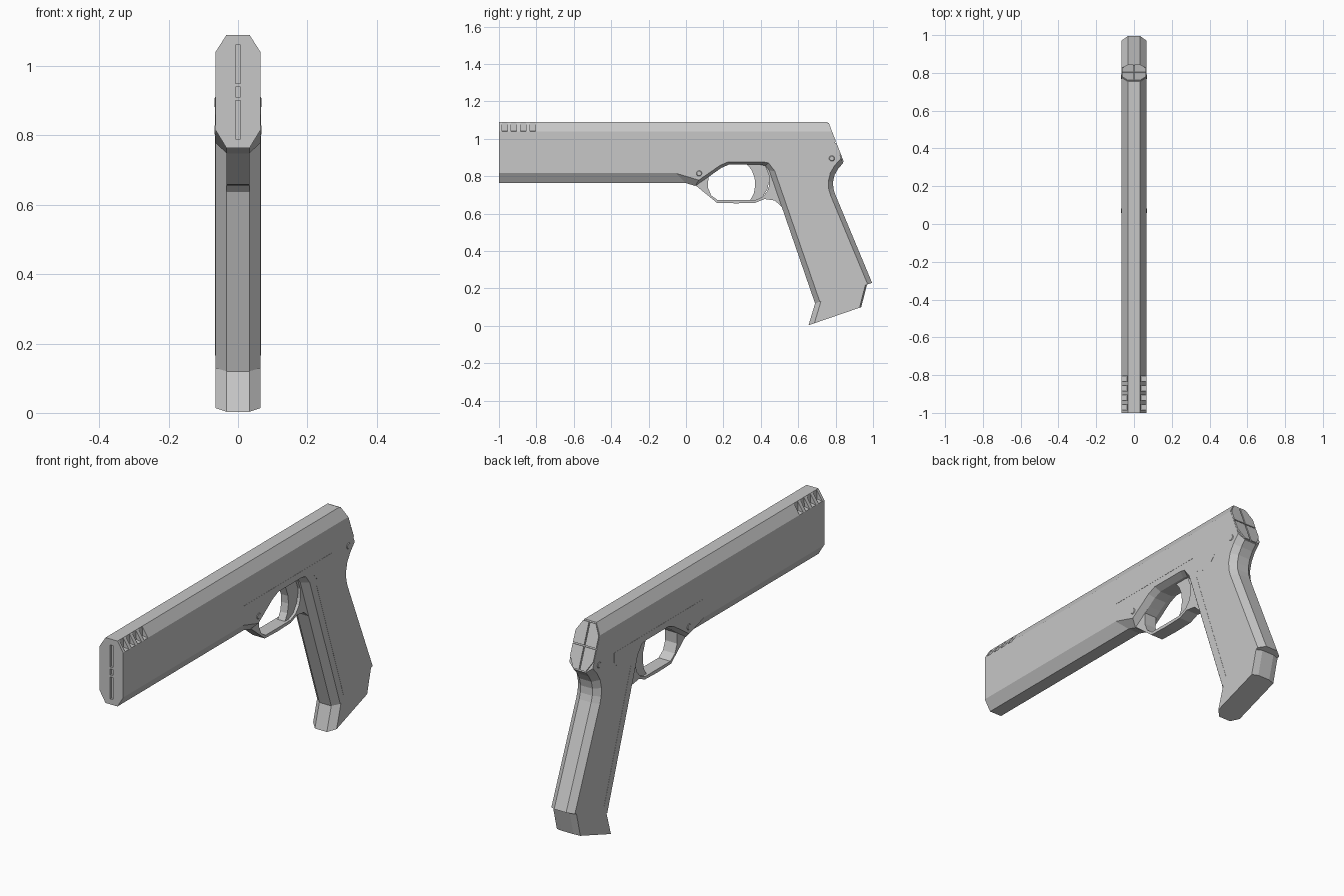
import bpy, bmesh
from mathutils import Vector

cube = bpy.data.objects.get("Cube")
if cube:
    bpy.data.objects.remove(cube)

grey = bpy.data.materials.new("plain grey")
grey.use_nodes = True
grey.diffuse_color = (0.57, 0.57, 0.57, 1)
grey.node_tree.nodes["Principled BSDF"].inputs["Base Color"].default_value = (0.57, 0.57, 0.57, 1)

HALF, FLAT = 0.065, 0.033


def loft(name, rings, closed=False):
    """Join rings of 3D points into a solid, or into a tube closed on itself."""
    bm = bmesh.new()
    loops = [[bm.verts.new(p) for p in ring] for ring in rings]
    pairs = list(zip(loops, loops[1:]))
    if closed:
        pairs.append((loops[-1], loops[0]))
    else:
        bm.faces.new(loops[0])
        bm.faces.new(loops[-1])
    for a, b in pairs:
        for i in range(len(a)):
            bm.faces.new((a[i - 1], a[i], b[i], b[i - 1]))
    bmesh.ops.remove_doubles(bm, verts=bm.verts, dist=0.00005)
    bmesh.ops.recalc_face_normals(bm, faces=bm.faces)
    mesh = bpy.data.meshes.new(name)
    bm.to_mesh(mesh)
    bm.free()
    mesh.materials.append(grey)
    bpy.context.collection.objects.link(bpy.data.objects.new(name, mesh))


def side_ring(x, pts):
    return [(x, y, z) for y, z in pts]


def end_ring(y, pts):
    return [(x, y, z) for x, z in pts]


def plate(name, pts, x0, x1):
    loft(name, [side_ring(x0, pts), side_ring(x1, pts)])


def inset(points, widths):
    """Move each edge of a clockwise outline inwards by its own width."""
    n, lines, result = len(points), [], []
    for i in range(n):
        a, b = Vector(points[i]), Vector(points[(i + 1) % n])
        d = (b - a).normalized()
        lines.append((a + Vector((d.y, -d.x)) * widths[i], d))
    for i in range(n):
        (p, d), (q, e) = lines[i - 1], lines[i]
        result.append(tuple(p + d * ((q - p).cross(e) / d.cross(e))))
    return result


def chamfered(name, outline):
    pts = [p[:2] for p in outline]
    inner = inset(pts, [p[2] for p in outline])
    loft(name, [side_ring(-HALF, inner), side_ring(-FLAT, pts),
                side_ring(FLAT, pts), side_ring(HALF, inner)])


# Barrel housing and grip share one chamfered body; third value is edge inset
VENT_END = -0.8
chamfered("body_and_grip", [
    (VENT_END, 1.09, 0.05), (0.755, 1.09, 0), (0.84, 0.87, 0.025),
    (0.815, 0.842, 0.025), (0.795, 0.808, 0.025), (0.786, 0.77, 0.025),
    (0.788, 0.735, 0.025), (0.797, 0.705, 0.025), (0.995, 0.23, 0),
    (0.69, 0.12, 0.027), (0.445, 0.83, 0.022), (0.425, 0.856, 0.018),
    (0.395, 0.862, 0.015), (0.23, 0.862, 0.015), (0.19, 0.845, 0.015),
    (0.05, 0.748, 0.035), (0, 0.763, 0.053), (VENT_END, 0.763, 0)])


# Vented front section: the chamfer is notched four times on each side
def half_section(mid):
    return [(FLAT, 1.09), mid, (HALF, 1.04), (HALF, 0.816), (FLAT, 0.763)]


def section(mid):
    half = half_section(mid)
    return half + [(-x, z) for x, z in reversed(half)]


full, notched = section((0.049, 1.065)), section((0.036, 1.043))
rings = [end_ring(-0.988, full)]
for i in range(4):
    y = -0.985 + i * 0.05
    rings += [end_ring(y, full), end_ring(y, notched),
              end_ring(y + 0.03, notched), end_ring(y + 0.03, full)]
rings.append(end_ring(VENT_END, full))
loft("vented_front", rings)

# Muzzle plate: two halves with bridges, leaving three slots
SLOT = 0.007
for side, s in (("right", -1), ("left", 1)):
    pts = [(s * x, z) for x, z in
           [(SLOT, 1.09)] + half_section((0.049, 1.065)) + [(SLOT, 0.763)]]
    loft(side + "_muzzle_plate", [end_ring(-1, pts), end_ring(-0.988, pts)])
for low, high in ((0.763, 0.79), (0.9, 0.91), (0.94, 0.95), (1.06, 1.09)):
    pts = [(-SLOT, low), (SLOT, low), (SLOT, high), (-SLOT, high)]
    loft("muzzle_bridge", [end_ring(-1, pts), end_ring(-0.988, pts)])

# Rear cap: four raised quarters of an octagon on the slanted back
rise = Vector((0, -0.085, 0.22)).normalized()
back = Vector((0, rise.z, -rise.y))
centre = Vector((0, 0.7975, 0.98))
quarter = [(0.003, 0.003), (0.064, 0.003), (0.064, 0.06), (0.035, 0.112), (0.003, 0.112)]
for s in (-1, 1):
    for t in (-1, 1):
        base = [centre + Vector((s * u, 0, 0)) + rise * t * v for u, v in quarter]
        loft("rear_cap_quarter", [base, [p + back * 0.006 for p in base]])

# Magazine base, chamfered front and back
chamfered("magazine_base", [
    (0.69, 0.12, 0), (0.968, 0.222, 0.008), (0.937, 0.1, 0), (0.655, 0.003, 0.027)])

# Trigger guard ring made from matching outer and inner outlines
outer = [(0.04, 0.76), (0.165, 0.658), (0.27, 0.655), (0.37, 0.658), (0.42, 0.678),
         (0.475, 0.67), (0.53, 0.62), (0.53, 0.74), (0.46, 0.87), (0.33, 0.88),
         (0.23, 0.88), (0.15, 0.84)]
inner = [(0.117, 0.74), (0.135, 0.697), (0.17, 0.672), (0.37, 0.672), (0.41, 0.69),
         (0.435, 0.72), (0.445, 0.75), (0.445, 0.8), (0.42, 0.862), (0.33, 0.864),
         (0.21, 0.862), (0.12, 0.795)]
loft("trigger_guard", [side_ring(-FLAT, outer), side_ring(FLAT, outer),
                       side_ring(FLAT, inner), side_ring(-FLAT, inner)], closed=True)

# Curved trigger blade
plate("trigger", [(0.32, 0.87), (0.35, 0.835), (0.367, 0.79), (0.37, 0.75), (0.362, 0.705),
                  (0.34, 0.668), (0.4, 0.675), (0.435, 0.73), (0.45, 0.8), (0.45, 0.87)],
      -0.02, 0.02)

# Parts repeated on both sides
for side, s in (("right", -1), ("left", 1)):
    x0, x1 = s * 0.06, s * 0.0658
    plate(side + "_lever", [(0.5, 0.91), (0.66, 0.91), (0.66, 0.86), (0.63, 0.825),
                            (0.58, 0.81), (0.53, 0.825), (0.5, 0.86)], x0, x1)
    plate(side + "_seam", [(-0.05, 0.907), (-0.05, 0.91), (0.5, 0.91), (0.5, 0.907)], x0, x1)
    plate(side + "_grip_seam", [(0.525, 0.8), (0.528, 0.8), (0.743, 0.165), (0.74, 0.165)],
          x0, x1)
    for where, y, z in (("front", 0.07, 0.815), ("rear", 0.78, 0.895)):
        bpy.ops.mesh.primitive_cylinder_add(vertices=16, radius=0.016, depth=0.02,
                                            location=(s * 0.058, y, z), rotation=(0, 1.5708, 0))
        pin = bpy.context.object
        pin.name = side + "_" + where + "_pin"
        pin.data.materials.append(grey)
        bevel = pin.modifiers.new("rounded", "BEVEL")
        bevel.width = 0.004
